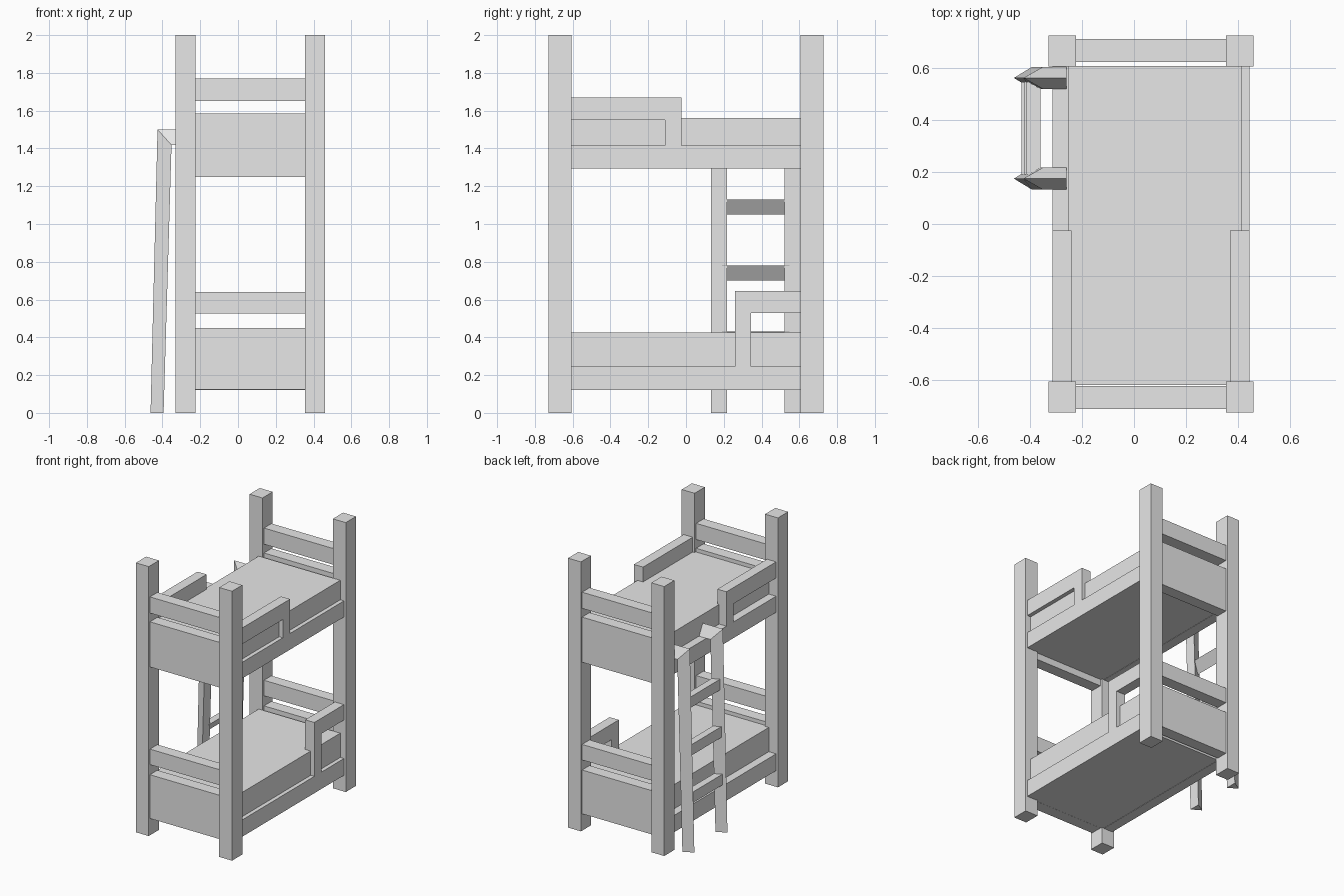
import bpy
import bmesh

old = bpy.data.objects.get("Cube")
if old:
    bpy.data.objects.remove(old, do_unlink=True)

wood = bpy.data.materials.new("light_grey")
wood.use_nodes = True
GREY = (0.8, 0.8, 0.8, 1)
wood.diffuse_color = GREY
wood.node_tree.nodes["Principled BSDF"].inputs["Base Color"].default_value = GREY

MID = 0.065  # centre line of the bed frame, which is offset by the ladder


def add_object(name, bm):
    bmesh.ops.recalc_face_normals(bm, faces=bm.faces)
    mesh = bpy.data.meshes.new(name)
    bm.to_mesh(mesh)
    bm.free()
    mesh.materials.append(wood)
    obj = bpy.data.objects.new(name, mesh)
    bpy.context.collection.objects.link(obj)
    return obj


def box(name, x, y, z):
    """Box from (low, high) pairs."""
    bm = bmesh.new()
    bmesh.ops.create_cube(bm, size=1)
    for v in bm.verts:
        for i, (lo, hi) in enumerate((x, y, z)):
            v.co[i] = lo if v.co[i] < 0 else hi
    return add_object(name, bm)


def loft(name, sections):
    """Skin a run of matching cross-sections and cap both ends."""
    bm = bmesh.new()
    rings = [[bm.verts.new(p) for p in s] for s in sections]
    n = len(rings[0])
    for a, b in zip(rings, rings[1:]):
        for i in range(n):
            j = (i + 1) % n
            bm.faces.new((a[i], a[j], b[j], b[i]))
    bm.faces.new(rings[0])
    bm.faces.new(rings[-1])
    return add_object(name, bm)


def span(side, inner, outer):
    """Range on one side of the frame's centre line."""
    return sorted((MID + side * inner, MID + side * outer))


SIDES = ((-1, "right"), (1, "left"))
ENDS = ((-1, "front"), (1, "back"))

# Corner posts
for sx, side in SIDES:
    for sy, end in ENDS:
        box(f"{end}_{side}_post", span(sx, 0.289, 0.395),
            sorted((sy * 0.607, sy * 0.727)), (0, 2))

# Both bunks: end boards, end rails, side rails and mattress
bunks = {
    "lower": dict(board=(0.125, 0.45), bar=(0.525, 0.64), rail=(0.12, 0.245), top=0.425),
    "upper": dict(board=(1.25, 1.585), bar=(1.65, 1.77), rail=(1.295, 1.415), top=1.56),
}
for level, b in bunks.items():
    for sy, end in ENDS:
        depth = sorted((sy * 0.625, sy * 0.713))
        box(f"{level}_{end}_board", span(1, -0.29, 0.29), depth, b["board"])
        box(f"{level}_{end}_rail", span(1, -0.29, 0.29), depth, b["bar"])
    for sx, side in SIDES:
        box(f"{level}_{side}_side_rail", span(sx, 0.305, 0.38), (-0.608, 0.608), b["rail"])
    box(f"{level}_mattress", span(1, -0.32, 0.35), (-0.62, 0.608),
        (b["rail"][0] + 0.002, b["top"]))


# Guard rails: a short post and a top bar
def guard(name, sx, post_y, bar_y, base, under, top):
    x = span(sx, 0.305, 0.38)
    box(name + "_post", x, post_y, (base, top))
    box(name + "_bar", x, bar_y, (under, top))


for sx, side in SIDES:
    guard(f"upper_{side}_guard", sx, (-0.11, -0.025), (-0.608, -0.025), 1.415, 1.55, 1.67)
guard("lower_left_guard", 1, (0.26, 0.345), (0.26, 0.608), 0.245, 0.53, 0.645)

# Ladder stringers: triangular section with the ridge outwards, hooked over the rail
ridge = ((-0.463, 0), (-0.426, 1.5), (-0.26, 1.5))
inner = ((-0.394, 0), (-0.352, 1.418), (-0.26, 1.418))
for y, end in ((0.175, "front"), (0.563, "back")):
    loft(f"ladder_{end}_stringer",
         [((rx, y, rz), (ix, y + 0.042, iz), (ix, y - 0.042, iz))
          for (rx, rz), (ix, iz) in zip(ridge, inner)])

# Ladder rungs: flat tread, sloping underside
for i in range(3):
    top = 0.43 + i * 0.35
    lean = top * 0.028
    xo, xi = -0.445 + lean, -0.392 + lean
    loft(f"ladder_rung_{i + 1}",
         [((xo, y, top), (xi, y, top), (xo, y, top - 0.08)) for y in (0.19, 0.548)])
